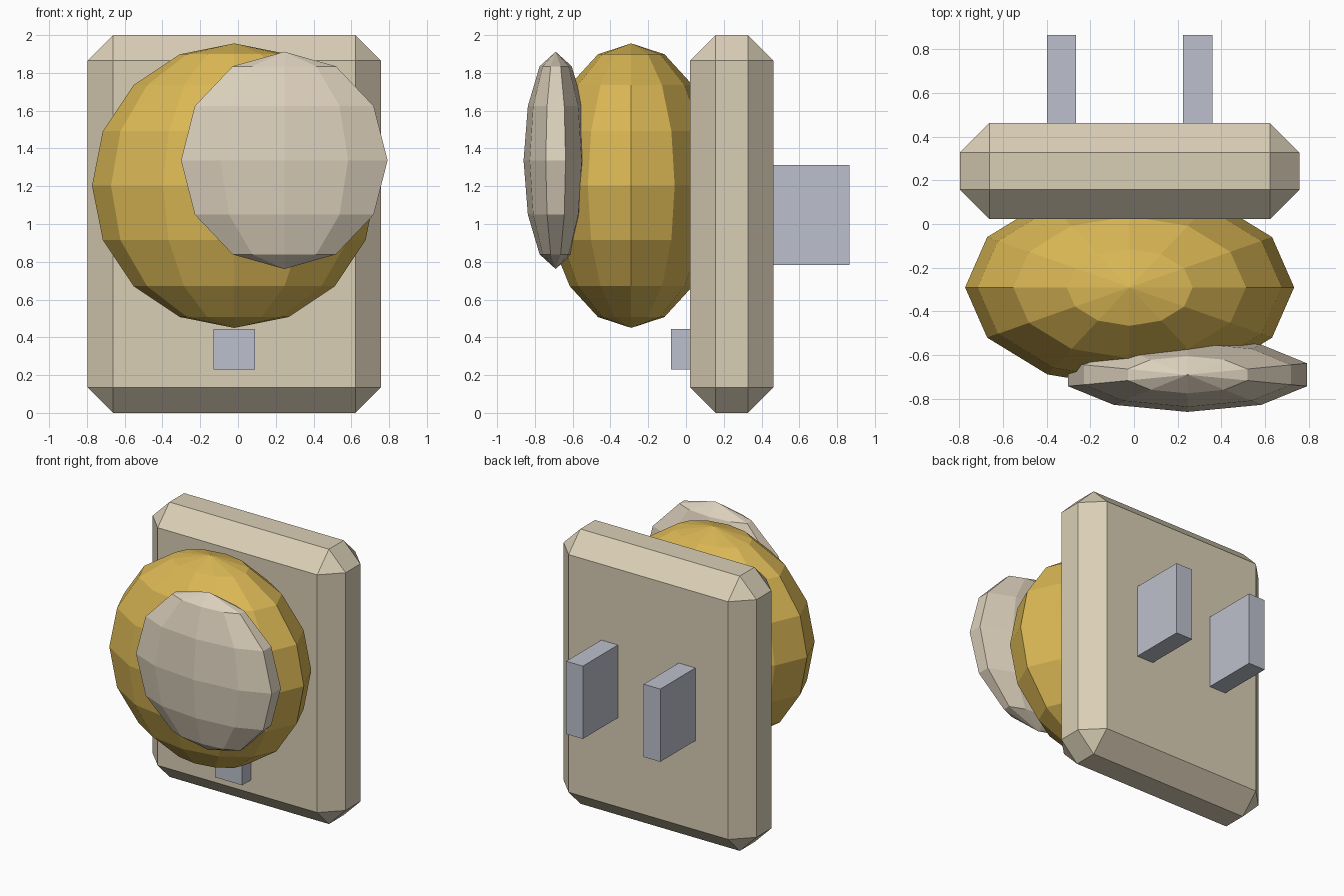
import bpy, bmesh
from mathutils import Matrix, Vector

if "Cube" in bpy.data.objects:
    bpy.data.objects.remove(bpy.data.objects["Cube"])


def srgb(r, g, b):
    """8-bit display colour to linear values."""
    f = lambda c: c / 12.92 if c <= 0.04045 else ((c + 0.055) / 1.055) ** 2.4
    return (f(r / 255), f(g / 255), f(b / 255), 1.0)


def material(name, rgb):
    m = bpy.data.materials.new(name)
    m.diffuse_color = srgb(*rgb)
    m.use_nodes = True
    m.node_tree.nodes["Principled BSDF"].inputs["Base Color"].default_value = m.diffuse_color
    return m


cream = material("cream_plastic", (218, 207, 182))
gold = material("amber_gold", (219, 184, 85))
pale = material("pale_shade", (220, 208, 188))
steel = material("steel_grey", (188, 192, 204))


def finish(bm, name, mat):
    me = bpy.data.meshes.new(name)
    bmesh.ops.recalc_face_normals(bm, faces=bm.faces)
    bm.to_mesh(me)
    bm.free()
    me.materials.append(mat)
    ob = bpy.data.objects.new(name, me)
    bpy.context.collection.objects.link(ob)
    return ob


def box(name, lo, hi, mat, chamfer=0.0):
    lo, hi = Vector(lo), Vector(hi)
    bm = bmesh.new()
    bmesh.ops.create_cube(bm, size=1.0)
    bmesh.ops.scale(bm, vec=hi - lo, verts=bm.verts)
    bmesh.ops.translate(bm, vec=(lo + hi) / 2, verts=bm.verts)
    if chamfer:
        bmesh.ops.bevel(bm, geom=bm.edges[:], offset=chamfer, segments=1,
                        profile=0.5, affect='EDGES')
    return finish(bm, name, mat)


def ellipsoid(name, centre, radii, segments, rings, mat):
    bm = bmesh.new()
    bmesh.ops.create_uvsphere(bm, u_segments=segments, v_segments=rings, radius=1.0)
    bm.transform(Matrix.Translation(centre) @ Matrix.Diagonal((*radii, 1.0)))
    return finish(bm, name, mat)


# Chamfered housing
box("housing", (-0.797, 0.022, 0.0), (0.757, 0.462, 2.0), cream, 0.135)

# Round amber bulb cover and the pale swivel shade in front of it
ellipsoid("bulb_cover", (-0.02, -0.29, 1.203), (0.753, 0.46, 0.753), 12, 8, gold)
ellipsoid("swivel_shade", (0.245, -0.69, 1.337), (0.575, 0.17, 0.575), 10, 6, pale)

# Light sensor below the bulb cover
box("light_sensor", (-0.13, -0.08, 0.23), (0.09, 0.1, 0.445), steel)

# Two plug prongs on the back
for side, x in (("left", -0.332), ("right", 0.292)):
    box(side + "_prong", (x - 0.067, 0.44, 0.783), (x + 0.067, 0.865, 1.313), steel)
